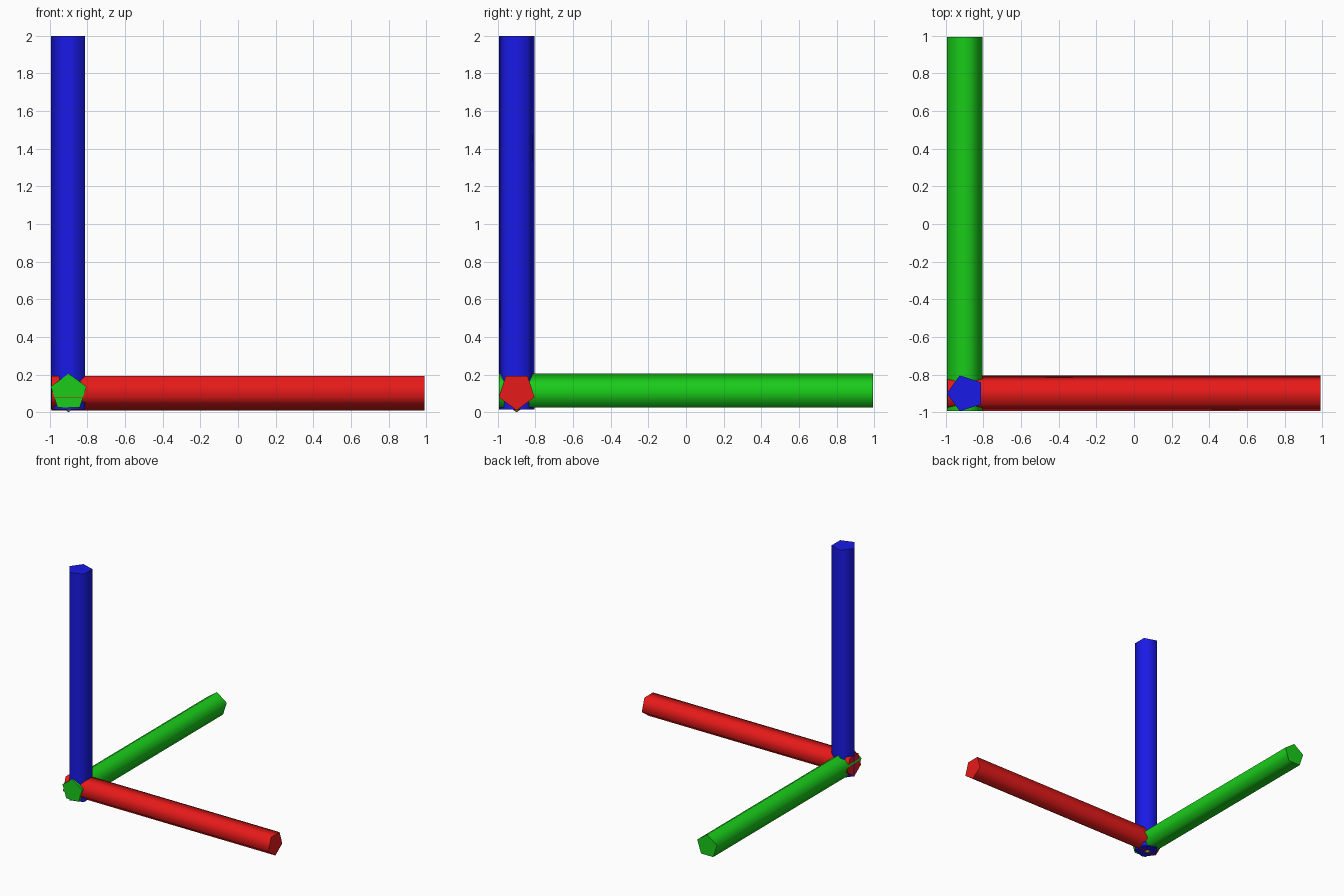
import bpy, bmesh
from math import radians, cos, sin
from mathutils import Vector

if "Cube" in bpy.data.objects:
    bpy.data.objects.remove(bpy.data.objects["Cube"])


def material(name, rgb):
    m = bpy.data.materials.new(name)
    m.diffuse_color = (*rgb, 1)
    m.use_nodes = True
    m.node_tree.nodes["Principled BSDF"].inputs["Base Color"].default_value = m.diffuse_color
    return m


def finish(name, bm, mats):
    bmesh.ops.recalc_face_normals(bm, faces=bm.faces)
    mesh = bpy.data.meshes.new(name)
    bm.to_mesh(mesh)
    bm.free()
    for m in mats:
        mesh.materials.append(m)
    obj = bpy.data.objects.new(name, mesh)
    bpy.context.collection.objects.link(obj)
    return obj


def bar(name, start, length, axis, u, v, tip, mat, r=0.1):
    """Five-sided bar along axis; u, v span its section, tip is a corner angle."""
    start, axis, u, v = map(Vector, (start, axis, u, v))
    bm = bmesh.new()
    ring = [u * r * cos(radians(tip + 72 * i)) + v * r * sin(radians(tip + 72 * i))
            for i in range(5)]
    a = [bm.verts.new(start + p) for p in ring]
    b = [bm.verts.new(start + axis * length + p) for p in ring]
    # smooth sides, flat ends with sharp rims
    for i in range(5):
        j = (i + 1) % 5
        bm.faces.new((a[i], a[j], b[j], b[i])).smooth = True
    for end in (a, b):
        for e in bm.faces.new(end).edges:
            e.smooth = False
    return finish(name, bm, [mat])


X, Y, Z = (1, 0, 0), (0, 1, 0), (0, 0, 1)
red = material("red", (0.8, 0.01, 0.01))
green = material("green", (0.01, 0.6, 0.01))
blue = material("blue", (0.01, 0.01, 0.8))
yellow = material("yellow", (0.9, 0.8, 0.01))
grey = material("grey", (0.8, 0.8, 0.8))

# three bars meeting at the corner
bar("x_bar", (-0.99, -0.9, 0.11), 1.98, X, Y, Z, -90, red)
bar("y_bar", (-0.9, -0.995, 0.105), 1.99, Y, X, Z, 90, green)
bar("z_bar", (-0.895, -0.9, 0.015), 1.985, Z, X, Y, 180, blue)

# faceted joint, grey at the front
bm = bmesh.new()
bmesh.ops.create_icosphere(bm, subdivisions=1, radius=0.1)
bmesh.ops.translate(bm, verts=bm.verts, vec=(-0.9, -0.9, 0.1))
bm.normal_update()
for f in bm.faces:
    f.material_index = 1 if f.normal.y < -0.5 else 0
finish("corner_joint", bm, [yellow, grey])
